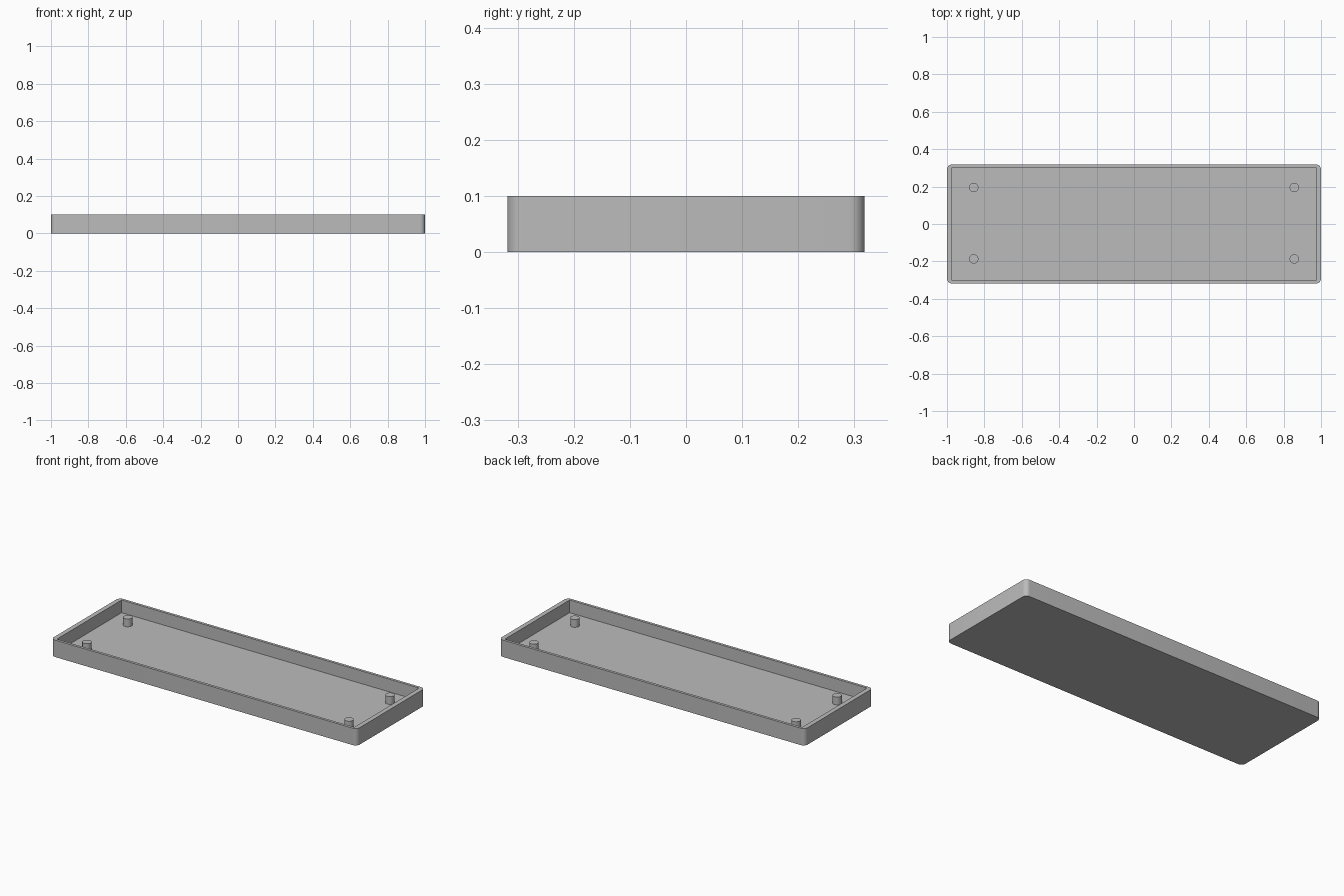
import bpy, bmesh
from mathutils import Matrix

if "Cube" in bpy.data.objects:
    bpy.data.objects.remove(bpy.data.objects["Cube"], do_unlink=True)

LENGTH, WIDTH, HEIGHT = 2.0, 0.637, 0.1
INNER_LENGTH, INNER_WIDTH = 1.945, 0.605
FLOOR, PEG_TOP, PEG_RADIUS, CORNER = 0.025, 0.071, 0.025, 0.027

# One plain grey for everything
grey = bpy.data.materials.new("plain_grey")
grey.use_nodes = True
grey.diffuse_color = (0.5, 0.5, 0.5, 1)
grey.node_tree.nodes["Principled BSDF"].inputs["Base Color"].default_value = (0.5, 0.5, 0.5, 1)


def finish(name, bm):
    mesh = bpy.data.meshes.new(name)
    bm.to_mesh(mesh)
    bm.free()
    mesh.materials.append(grey)
    obj = bpy.data.objects.new(name, mesh)
    bpy.context.collection.objects.link(obj)
    bpy.ops.object.select_all(action="DESELECT")
    obj.select_set(True)
    bpy.context.view_layer.objects.active = obj
    return obj


def box(name, sx, sy, z0, z1, radius=0):
    bm = bmesh.new()
    place = Matrix.Translation((0, 0, (z0 + z1) / 2)) @ Matrix.Diagonal((sx, sy, z1 - z0, 1))
    bmesh.ops.create_cube(bm, size=1, matrix=place)
    if radius:
        upright = [e for e in bm.edges if abs(e.verts[0].co.z - e.verts[1].co.z) > 0.01]
        bmesh.ops.bevel(bm, geom=upright, offset=radius, segments=8, profile=0.5, affect="EDGES")
    return finish(name, bm)


# Tray: rounded block with a square-cornered hollow
hollow = box("hollow_cutter", INNER_LENGTH, INNER_WIDTH, FLOOR, HEIGHT + 0.1)
tray = box("tray", LENGTH, WIDTH, 0, HEIGHT, CORNER)
cut = tray.modifiers.new("hollow", "BOOLEAN")
cut.operation = "DIFFERENCE"
cut.solver = "EXACT"
cut.object = hollow
bpy.ops.object.modifier_apply(modifier=cut.name)
bpy.data.objects.remove(hollow, do_unlink=True)
bpy.ops.object.shade_smooth_by_angle()

# Four mounting pegs standing on the floor
for side, x in (("right", -0.857), ("left", 0.857)):
    for end, y in (("front", -0.187), ("back", 0.195)):
        bm = bmesh.new()
        bottom = FLOOR - 0.005
        bmesh.ops.create_cone(bm, cap_ends=True, segments=32, radius1=PEG_RADIUS, radius2=PEG_RADIUS,
                              depth=PEG_TOP - bottom,
                              matrix=Matrix.Translation((x, y, (PEG_TOP + bottom) / 2)))
        finish(f"{end}_{side}_peg", bm)
        bpy.ops.object.shade_smooth_by_angle()
